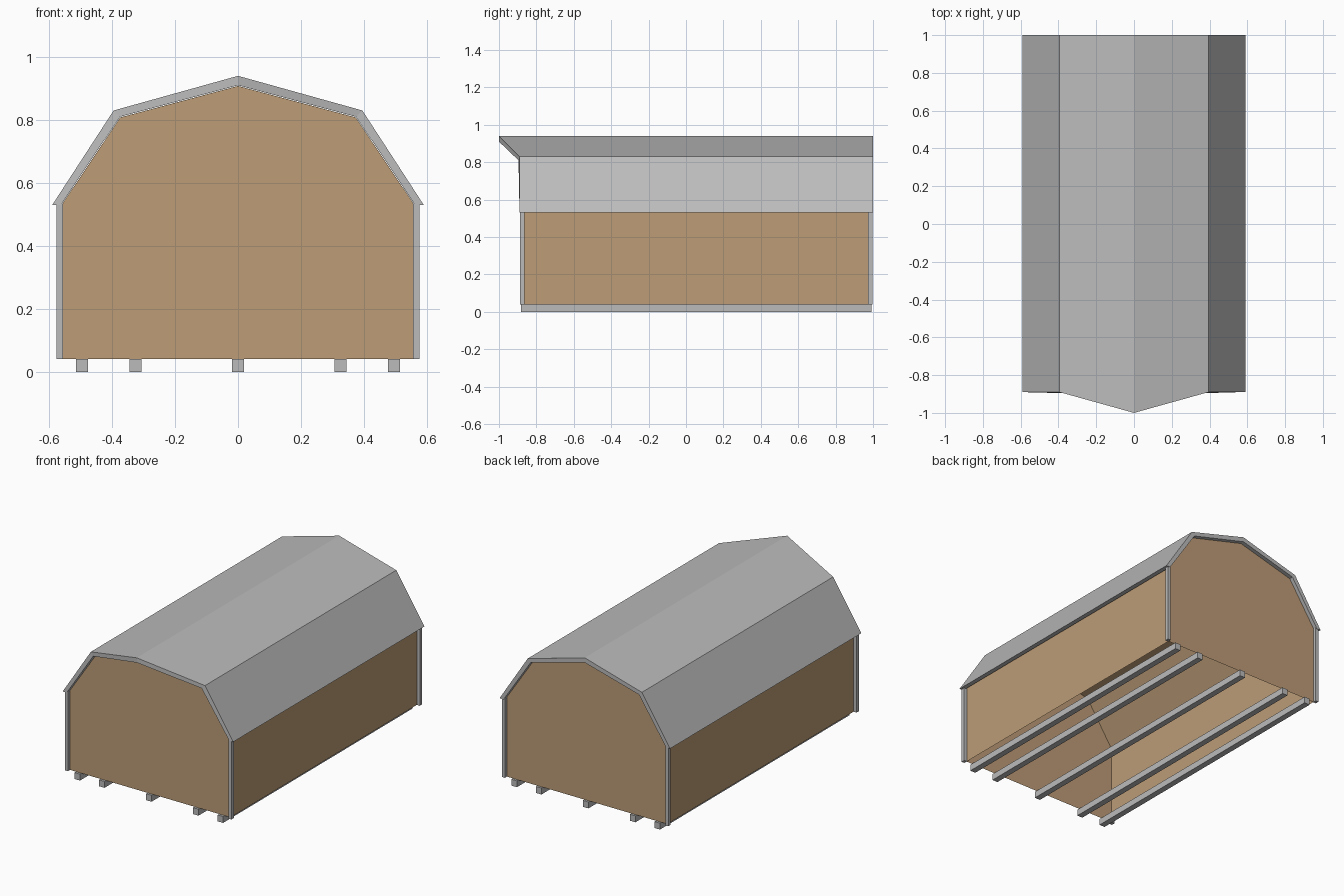
import bpy, bmesh

if "Cube" in bpy.data.objects:
    bpy.data.objects.remove(bpy.data.objects["Cube"])


def material(name, rgb):
    m = bpy.data.materials.new(name)
    m.diffuse_color = (*rgb, 1)
    m.use_nodes = True
    m.node_tree.nodes["Principled BSDF"].inputs["Base Color"].default_value = m.diffuse_color
    return m


GREY = material("grey_metal", (0.50, 0.50, 0.50))
TAN = material("tan_siding", (0.51, 0.335, 0.184))


def finish(name, bm, mat):
    bmesh.ops.recalc_face_normals(bm, faces=bm.faces)
    me = bpy.data.meshes.new(name)
    bm.to_mesh(me)
    bm.free()
    me.materials.append(mat)
    ob = bpy.data.objects.new(name, me)
    bpy.context.collection.objects.link(ob)
    return ob


def prism(name, profile, front, back, mat, skip_edges=()):
    """Extrude an (x, z) outline along y; front and back give y for each x."""
    bm = bmesh.new()
    a = [bm.verts.new((x, front(x), z)) for x, z in profile]
    b = [bm.verts.new((x, back(x), z)) for x, z in profile]
    n = len(profile)
    bm.faces.new(a)
    bm.faces.new(b[::-1])
    for i in range(n):
        if i not in skip_edges:
            j = (i + 1) % n
            bm.faces.new((a[i], b[i], b[j], a[j]))
    return finish(name, bm, mat)


def box(name, x0, x1, y0, y1, z0, z1, mat):
    return prism(name, [(x0, z0), (x1, z0), (x1, z1), (x0, z1)],
                 lambda x: y0, lambda x: y1, mat)


def mirrored(half):
    """Mirror a right-hand outline that ends on the ridge."""
    return half + [(-x, z) for x, z in half[-2::-1]]


# siding shell: gambrel outline, open underneath
shell = mirrored([(0.555, 0.04), (0.555, 0.538), (0.374, 0.808), (0, 0.908)])
prism("siding_shell", shell, lambda x: -0.867, lambda x: 0.977, TAN,
      skip_edges=(len(shell) - 1,))

# roof sheet: ridge juts forward in a point at the front
outer = mirrored([(0.59, 0.53), (0.395, 0.83), (0, 0.94)])
inner = mirrored([(0.562, 0.53), (0.375, 0.81), (0, 0.91)])


def roof_front(x):
    return -0.89 - 0.11 * max(0, 1 - abs(x) / 0.395)


bm = bmesh.new()
rings = [[bm.verts.new((x, y(x), z)) for x, z in prof]
         for y in (roof_front, lambda x: 1.0) for prof in (outer, inner)]
of, inf, ob_, ib = rings
for i in range(4):
    for p, q in ((of, ob_), (ib, inf), (inf, of), (ob_, ib)):
        bm.faces.new((p[i], p[i + 1], q[i + 1], q[i]))
for i in (0, 4):
    bm.faces.new((of[i], ob_[i], ib[i], inf[i]))
finish("roof", bm, GREY)

# corner posts
for sx, side in ((1, "right"), (-1, "left")):
    for y0, y1, end in ((-0.888, -0.864, "front"), (0.974, 0.997, "back")):
        x0, x1 = sorted((sx * 0.555, sx * 0.576))
        box(f"corner_post_{end}_{side}", x0, x1, y0, y1, 0.04, 0.535, GREY)

# floor skids
for i, x in enumerate((-0.495, -0.325, 0, 0.325, 0.495)):
    box(f"skid_{i + 1}", x - 0.019, x + 0.019, -0.882, 0.991, 0.0, 0.04, GREY)
